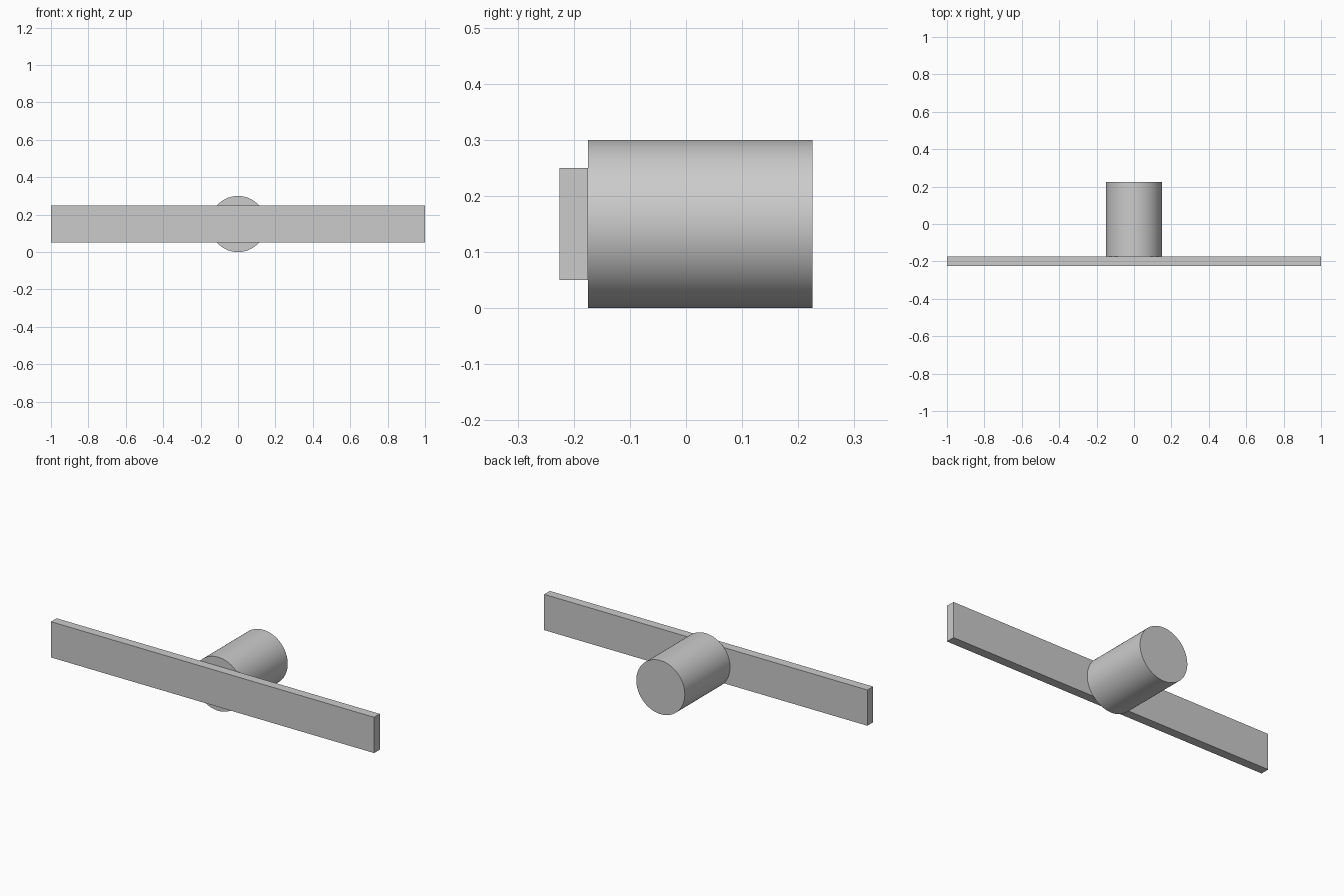
import bpy
from math import pi, radians

# Remove the default cube
cube = bpy.data.objects.get("Cube")
if cube:
    bpy.data.objects.remove(cube, do_unlink=True)

# Single grey material
GREY = (0.6, 0.6, 0.6, 1.0)
grey = bpy.data.materials.new("plain_grey")
grey.use_nodes = True
grey.diffuse_color = GREY
grey.node_tree.nodes["Principled BSDF"].inputs["Base Color"].default_value = GREY


def finish(name):
    """Name the active object, apply its transform and give it the material."""
    obj = bpy.context.object
    obj.name = name
    bpy.ops.object.transform_apply(location=False, rotation=True, scale=True)
    obj.data.materials.append(grey)
    return obj


# Long flat bar across the front
bpy.ops.mesh.primitive_cube_add(size=1, location=(0, -0.2, 0.15))
bpy.context.object.scale = (2, 0.05, 0.2)
finish("cross_bar")

# Round hub, from the back of the bar to the rear
bpy.ops.mesh.primitive_cylinder_add(
    vertices=96, radius=0.15, depth=0.4,
    location=(0, 0.025, 0.15), rotation=(pi / 2, 0, 0))
finish("hub_cylinder")
bpy.ops.object.shade_smooth_by_angle(angle=radians(30))
